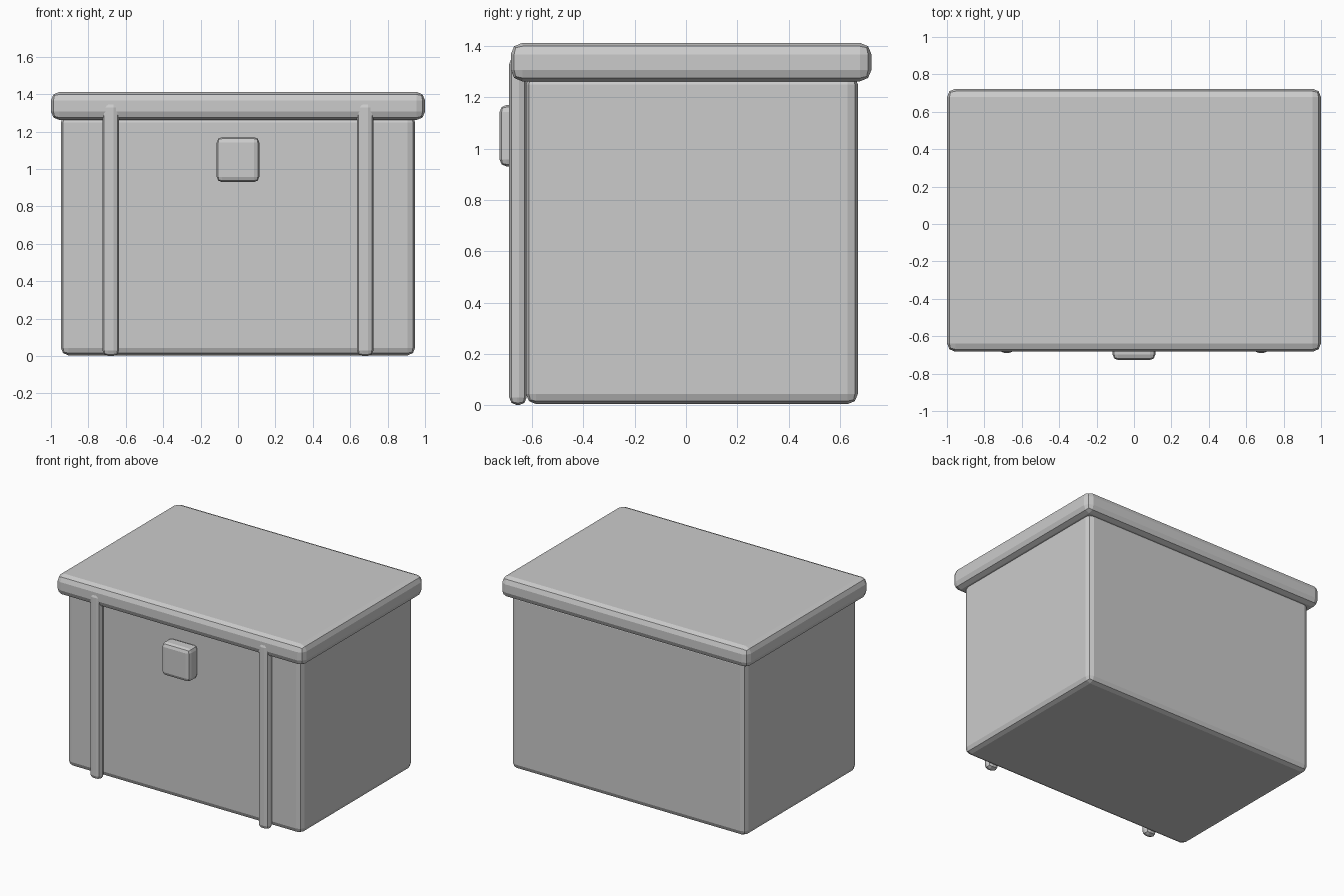
import bpy, bmesh
from mathutils import Vector

if "Cube" in bpy.data.objects:
    bpy.data.objects.remove(bpy.data.objects["Cube"])


def box(name, lo, hi, bevel, segments=2):
    """Chamfered box between two opposite corners."""
    lo, hi = Vector(lo), Vector(hi)
    bm = bmesh.new()
    bmesh.ops.create_cube(bm, size=1)
    bmesh.ops.scale(bm, vec=hi - lo, verts=bm.verts)
    mesh = bpy.data.meshes.new(name)
    bm.to_mesh(mesh)
    bm.free()
    obj = bpy.data.objects.new(name, mesh)
    obj.location = (lo + hi) / 2
    bpy.context.collection.objects.link(obj)
    mod = obj.modifiers.new("Bevel", 'BEVEL')
    mod.width = bevel
    mod.segments = segments
    return obj


# Main container and overhanging lid
box("chest_body", (-0.947, -0.624, 0.004), (0.947, 0.67, 1.29), 0.04)
box("lid", (-1, -0.683, 1.262), (1, 0.723, 1.412), 0.045)

# Vertical straps on the front
for side, name in ((-1, "strap_left"), (1, "strap_right")):
    x = side * 0.68
    box(name, (x - 0.044, -0.689, 0), (x + 0.044, -0.621, 1.36), 0.03)

# Front latch plate
box("latch", (-0.114, -0.727, 0.93), (0.114, -0.615, 1.17), 0.028)
